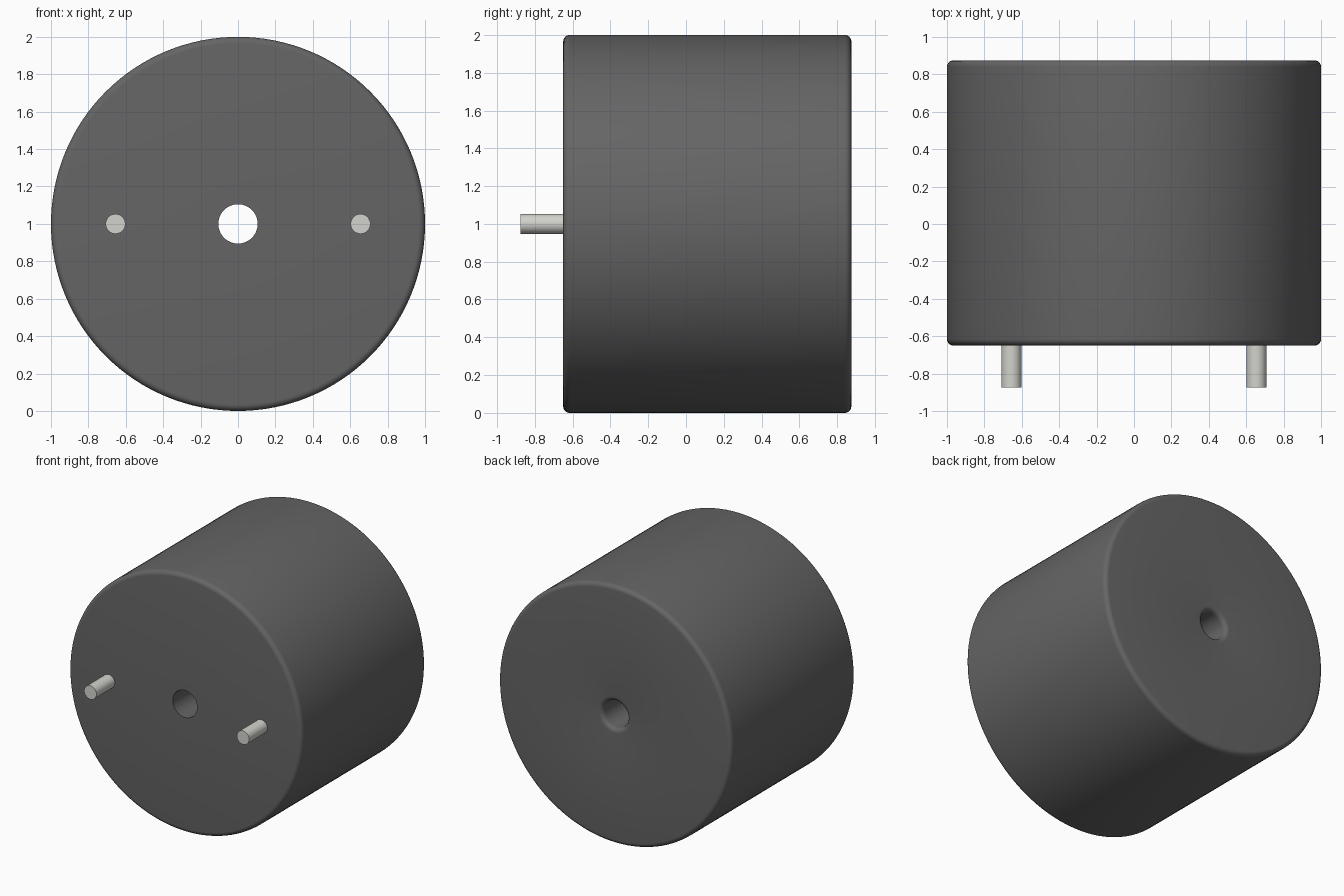
import bpy, bmesh, math
from mathutils import Vector, Matrix

if "Cube" in bpy.data.objects:
    bpy.data.objects.remove(bpy.data.objects["Cube"])

CENTRE = Vector((0, 0, 1))


def material(name, rgb):
    m = bpy.data.materials.new(name)
    m.diffuse_color = (*rgb, 1)
    m.use_nodes = True
    m.node_tree.nodes["Principled BSDF"].inputs["Base Color"].default_value = m.diffuse_color
    return m


def finish(name, bm, mat):
    bmesh.ops.recalc_face_normals(bm, faces=bm.faces[:])
    mesh = bpy.data.meshes.new(name)
    bm.to_mesh(mesh)
    bm.free()
    obj = bpy.data.objects.new(name, mesh)
    bpy.context.collection.objects.link(obj)
    mesh.materials.append(mat)
    bpy.ops.object.select_all(action='DESELECT')
    obj.select_set(True)
    bpy.context.view_layer.objects.active = obj
    bpy.ops.object.shade_smooth_by_angle(angle=math.radians(35))
    return obj


def arc(r, y, radius, start, end, steps=6):
    """Points of a rounded corner in the (radius, y) profile plane."""
    angles = [math.radians(start + (end - start) * i / steps) for i in range(steps + 1)]
    return [(r + radius * math.cos(a), y + radius * math.sin(a)) for a in angles]


FRONT, BACK, HOLE, ROUND = -0.65, 0.875, 0.105, 0.035
black = material("dark_plastic", (0.13, 0.13, 0.13))
metal = material("pin_metal", (0.65, 0.65, 0.61))

# Round housing: closed profile turned about the y axis, with a through hole
profile = [(HOLE, FRONT)]
profile += arc(1 - ROUND, FRONT + ROUND, ROUND, -90, 0)
profile += arc(1 - ROUND, BACK - ROUND, ROUND, 0, 90)
profile += arc(HOLE + ROUND, BACK - ROUND, ROUND, 90, 180)
bm = bmesh.new()
verts = [bm.verts.new((r, y, CENTRE.z)) for r, y in profile]
edges = [bm.edges.new((v, verts[(i + 1) % len(verts)])) for i, v in enumerate(verts)]
bmesh.ops.spin(bm, geom=verts + edges, cent=CENTRE, axis=(0, 1, 0),
               angle=math.tau, steps=128, use_merge=True)
bmesh.ops.remove_doubles(bm, verts=bm.verts[:], dist=1e-5)
finish("housing", bm, black)

# Two contact pins on the front face
for side, x in (("left", -0.655), ("right", 0.655)):
    length = 0.225
    place = (Matrix.Translation((x, FRONT - length / 2, CENTRE.z))
             @ Matrix.Rotation(math.pi / 2, 4, 'X'))
    bm = bmesh.new()
    bmesh.ops.create_cone(bm, cap_ends=True, segments=48, radius1=0.053, radius2=0.053,
                          depth=length, matrix=place)
    finish(side + "_pin", bm, metal)
